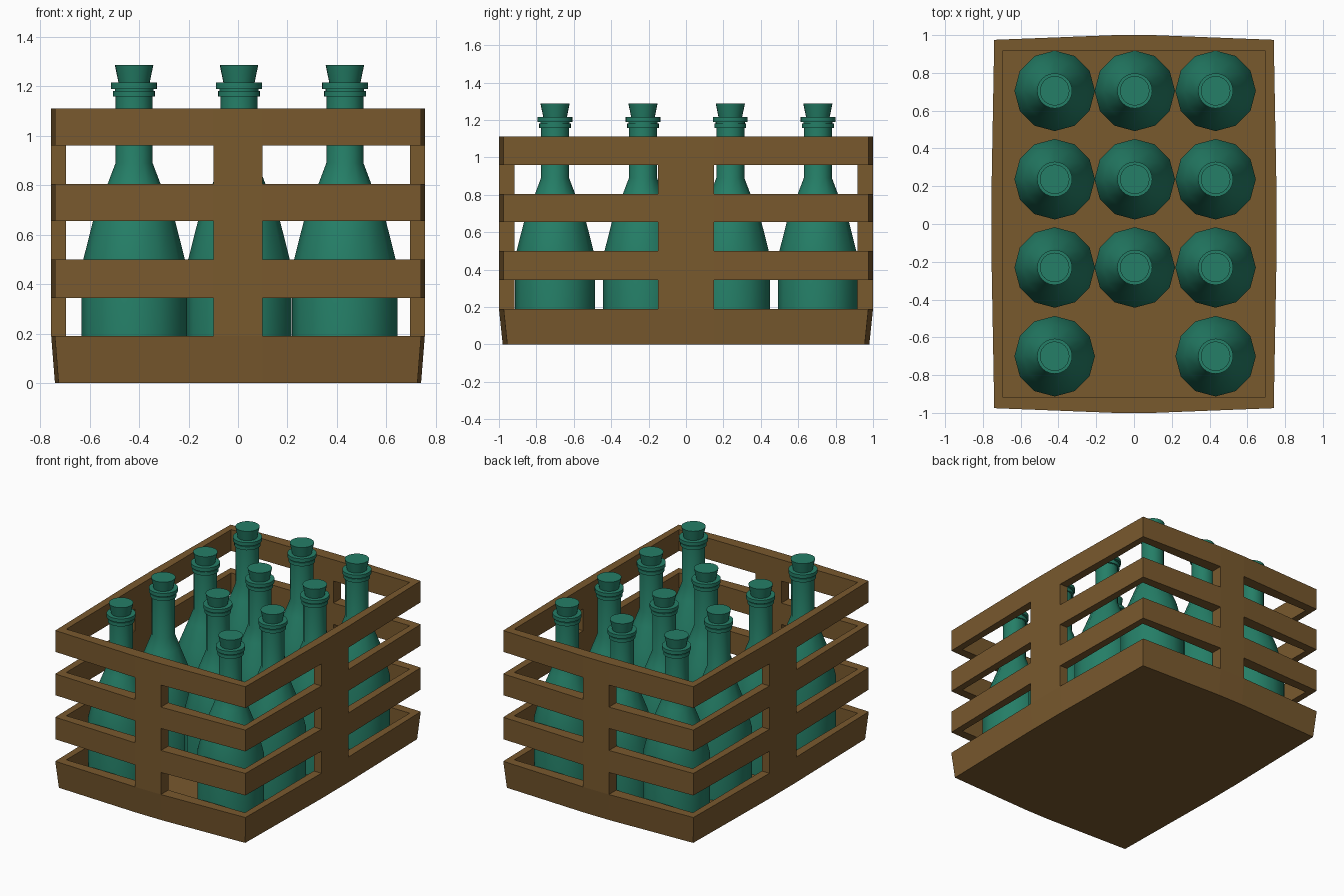
import bpy, bmesh, math
from mathutils import Matrix

cube = bpy.data.objects.get("Cube")
if cube:
    bpy.data.objects.remove(cube)


def material(name, color):
    m = bpy.data.materials.new(name)
    m.use_nodes = True
    m.diffuse_color = color
    m.node_tree.nodes["Principled BSDF"].inputs["Base Color"].default_value = color
    return m


WOOD = material("brown_wood", (0.19, 0.10, 0.027, 1))
GLASS = material("green_glass", (0.018, 0.21, 0.135, 1))


def finish(bm, name, mat):
    bmesh.ops.recalc_face_normals(bm, faces=bm.faces)
    mesh = bpy.data.meshes.new(name)
    bm.to_mesh(mesh)
    bm.free()
    mesh.materials.append(mat)
    ob = bpy.data.objects.new(name, mesh)
    bpy.context.collection.objects.link(ob)
    return ob


def bridge(bm, a, b):
    for i in range(len(a)):
        j = (i + 1) % len(a)
        bm.faces.new((a[i], a[j], b[j], b[i]))


# Crate footprint: gently bowed outside, straight inside
CX, CY, BX, BY = 0.74, 0.975, 0.755, 1.0
IX, IY = 0.695, 0.917
PX, PY = 0.1, 0.15


def outline(cx, cy, bx, by):
    quarter = [(bx, PY), (cx, cy), (PX, by)]
    left = [(-x, y) for x, y in reversed(quarter)]
    half = quarter + left
    return half + [(-x, -y) for x, y in half]


OUTER = outline(CX, CY, BX, BY)
INNER = outline(IX, IY, IX, IY)


def loop(bm, points, z, scale=1.0):
    return [bm.verts.new((x * scale, y * scale, z)) for x, y in points]


# Slatted rings
SLATS = [(0.345, 0.5), (0.655, 0.805), (0.96, 1.11)]
for n, (z0, z1) in enumerate(SLATS):
    bm = bmesh.new()
    loops = [loop(bm, OUTER, z0), loop(bm, OUTER, z1), loop(bm, INNER, z1), loop(bm, INNER, z0)]
    for i in range(4):
        bridge(bm, loops[i], loops[(i + 1) % 4])
    finish(bm, f"slat_ring_{n + 1}", WOOD)

# Tray with tapered sides and a floor
BASE_TOP, FLOOR = 0.19, 0.04
bm = bmesh.new()
tray = [loop(bm, OUTER, 0, 0.98), loop(bm, OUTER, BASE_TOP),
        loop(bm, INNER, BASE_TOP), loop(bm, INNER, FLOOR)]
for a, b in zip(tray, tray[1:]):
    bridge(bm, a, b)
bm.faces.new(tray[0])
bm.faces.new(tray[3])
finish(bm, "crate_base", WOOD)

# Middle posts filling the gaps between slats on all four sides
gaps = [(BASE_TOP, SLATS[0][0]), (SLATS[0][1], SLATS[1][0]), (SLATS[1][1], SLATS[2][0])]


def post(name, x0, x1, y0, y1):
    bm = bmesh.new()
    for z0, z1 in gaps:
        size = Matrix.Diagonal((x1 - x0, y1 - y0, z1 - z0, 1))
        place = Matrix.Translation(((x0 + x1) / 2, (y0 + y1) / 2, (z0 + z1) / 2))
        bmesh.ops.create_cube(bm, size=1, matrix=place @ size)
    finish(bm, name, WOOD)


post("front_post", -PX, PX, -BY, -IY)
post("back_post", -PX, PX, IY, BY)
post("left_post", IX, BX, -PY, PY)
post("right_post", -BX, -IX, -PY, PY)


# Bottle parts turned from profiles of (radius, height)
def lathe(name, profile, sides):
    bm = bmesh.new()
    rings = []
    for r, z in profile:
        angles = [2 * math.pi * i / sides for i in range(sides)]
        rings.append(loop(bm, [(r * math.cos(a), r * math.sin(a)) for a in angles], z))
    for a, b in zip(rings, rings[1:]):
        bridge(bm, a, b)
    bm.faces.new(rings[0])
    bm.faces.new(rings[-1])
    ob = finish(bm, name, GLASS)
    bpy.ops.object.select_all(action="DESELECT")
    ob.select_set(True)
    bpy.context.view_layer.objects.active = ob
    bpy.ops.object.shade_smooth_by_angle(angle=math.radians(40))
    return ob


body = lathe("bottle_body", [(0.213, FLOOR), (0.213, 0.47), (0.166, 0.655), (0.107, 0.805),
                             (0.075, 0.89), (0.075, 1.165)], 12)
lip = lathe("bottle_lip", [(0.085, 1.158), (0.085, 1.182), (0.078, 1.182), (0.078, 1.19),
                           (0.093, 1.19), (0.093, 1.215)], 24)
cork = lathe("bottle_stopper", [(0.06, 1.2), (0.078, 1.287)], 24)

# Rows of bottles with one front slot left empty
spots = [(x, y) for y in (-0.7, -0.23, 0.237, 0.705) for x in (-0.42, 0.004, 0.432)]
spots.pop(1)
for n, (x, y) in enumerate(spots):
    for part in (body, lip, cork):
        ob = part if n == 0 else part.copy()
        if n:
            bpy.context.collection.objects.link(ob)
        ob.location = (x, y, 0)
